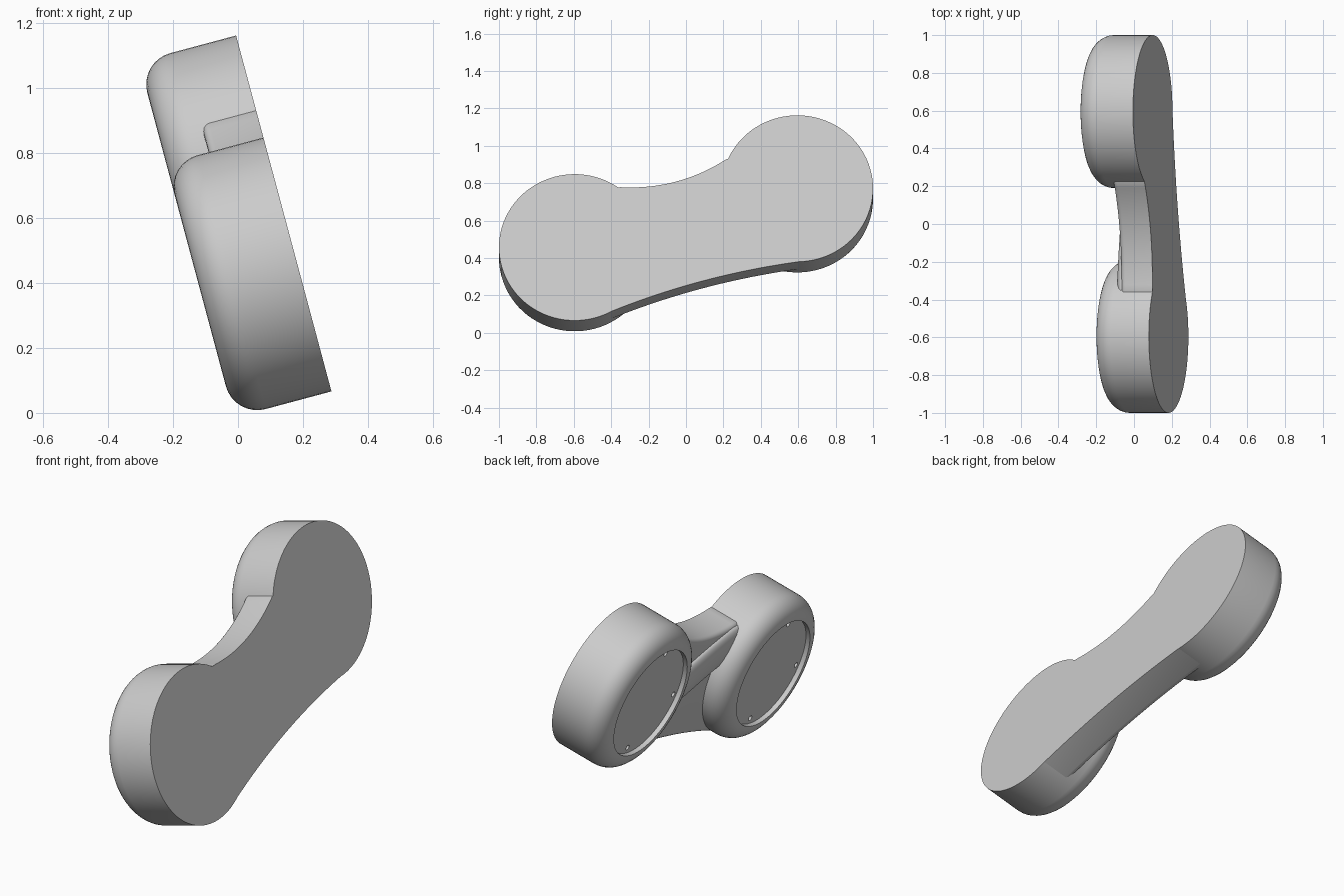
import bpy, bmesh
from math import sin, cos, pi, radians
from mathutils import Matrix, Vector

if "Cube" in bpy.data.objects:
    bpy.data.objects.remove(bpy.data.objects["Cube"], do_unlink=True)

R, DEPTH, FILLET = 0.405, 0.31, 0.1      # drum size
HALF = 0.617                             # drum centre offset along the body
RECESS, FLOOR = 0.3, 0.285
BRIDGE = 0.175

# Body frame: X along the body, Y across it, Z out of the flat face
t, r = radians(15), radians(15.3)
up = Vector((-sin(t), 0, cos(t)))
side = Vector((0, 1, 0))
along = side * cos(r) + up * sin(r)
across = up * cos(r) - side * sin(r)
normal = Vector((cos(t), 0, sin(t)))
FRAME = Matrix((along, across, normal)).transposed().to_4x4()
FRAME.translation = (0.141, 0, 0.6145)

grey = bpy.data.materials.new("light_grey")
grey.use_nodes = True
grey.diffuse_color = (0.6, 0.6, 0.6, 1)
grey.node_tree.nodes["Principled BSDF"].inputs["Base Color"].default_value = (0.6, 0.6, 0.6, 1)


def add(name, bm):
    bmesh.ops.recalc_face_normals(bm, faces=bm.faces)
    mesh = bpy.data.meshes.new(name)
    bm.to_mesh(mesh)
    bm.free()
    obj = bpy.data.objects.new(name, mesh)
    bpy.context.collection.objects.link(obj)
    mesh.materials.append(grey)
    obj.matrix_world = FRAME
    return obj


def smooth(obj):
    bpy.ops.object.select_all(action="DESELECT")
    obj.select_set(True)
    bpy.context.view_layer.objects.active = obj
    bpy.ops.object.shade_smooth_by_angle(angle=radians(35))


# Drums: turned profile with a rounded back rim and a recessed cover
def drum(name, cx):
    arc = [(R - FILLET + FILLET * cos(k * pi / 16), -DEPTH + FILLET - FILLET * sin(k * pi / 16))
           for k in range(9)]
    profile = [(0, 0), (R, 0)] + arc + [(RECESS, -DEPTH), (RECESS, -FLOOR), (0, -FLOOR)]
    bm = bmesh.new()
    verts = [bm.verts.new((cx + x, 0, z)) for x, z in profile]
    edges = [bm.edges.new(pair) for pair in zip(verts, verts[1:])]
    bmesh.ops.spin(bm, geom=verts + edges, cent=(cx, 0, 0), axis=(0, 0, 1),
                   angle=2 * pi, steps=80, use_duplicate=False)
    bmesh.ops.remove_doubles(bm, verts=bm.verts, dist=1e-4)
    obj = add(name, bm)

    # Four screw holes in the cover
    cut = bmesh.new()
    for k in range(4):
        place = Matrix.Translation((cx + 0.268 * cos(k * pi / 2), 0.268 * sin(k * pi / 2), -FLOOR))
        bmesh.ops.create_cone(cut, cap_ends=True, segments=16, radius1=0.014, radius2=0.014,
                              depth=0.06, matrix=place)
    cutter = add(name + "_hole_cutter", cut)
    cutter.hide_render = True
    cutter.display_type = "WIRE"
    mod = obj.modifiers.new("screw_holes", "BOOLEAN")
    mod.operation = "DIFFERENCE"
    mod.solver = "EXACT"
    mod.object = cutter
    bpy.context.view_layer.update()
    bpy.ops.object.select_all(action="DESELECT")
    obj.select_set(True)
    bpy.context.view_layer.objects.active = obj
    bpy.ops.object.modifier_apply(modifier=mod.name)
    bpy.data.objects.remove(cutter, do_unlink=True)
    smooth(obj)


drum("front_drum", -HALF)
drum("rear_drum", HALF)


# Bridge: waisted plate between the drums, rounded along its back edge
def waist(half, end, mid, n=20):
    return [(half * s, mid + (end - mid) * s * s) for s in (-1 + 2 * k / n for k in range(n + 1))]


outline = [(-0.45, 0.257)] + waist(0.295, 0.257, 0.208) + [(0.45, 0.257), (0.617, 0)]
outline += waist(0.52, -0.393, -0.36)[::-1] + [(-0.617, 0)]
bm = bmesh.new()
face = bm.faces.new([bm.verts.new((x, y, 0)) for x, y in outline])
new = bmesh.ops.extrude_face_region(bm, geom=[face], use_keep_orig=True)["geom"]
bmesh.ops.translate(bm, verts=[g for g in new if isinstance(g, bmesh.types.BMVert)],
                    vec=(0, 0, -BRIDGE))
back = [e for e in bm.edges if all(v.co.z < -0.1 for v in e.verts)]
bmesh.ops.bevel(bm, geom=back, offset=0.025, segments=4, profile=0.5, affect="EDGES")
smooth(add("bridge", bm))

# Rib: low rounded ridge running diagonally over the back of the bridge
curve = bpy.data.curves.new("diagonal_rib", "CURVE")
curve.dimensions = "3D"
curve.bevel_depth = 0.095
curve.bevel_resolution = 6
curve.use_fill_caps = True
spline = curve.splines.new("BEZIER")
spline.bezier_points.add(1)
for point, s in zip(spline.bezier_points, (-1, 1)):
    point.co = (0.4 * s, -0.17 * s, 0)
    point.handle_left = (0.4 * s - 0.2, -0.17 * s, 0)
    point.handle_right = (0.4 * s + 0.2, -0.17 * s, 0)
rib = bpy.data.objects.new("diagonal_rib", curve)
bpy.context.collection.objects.link(rib)
curve.materials.append(grey)
rib.matrix_world = FRAME @ Matrix.Translation((0, 0, -BRIDGE)) @ Matrix.Diagonal((1, 1, 0.4, 1))
bpy.ops.object.select_all(action="DESELECT")
rib.select_set(True)
bpy.context.view_layer.objects.active = rib
bpy.ops.object.convert(target="MESH")
smooth(bpy.context.view_layer.objects.active)
